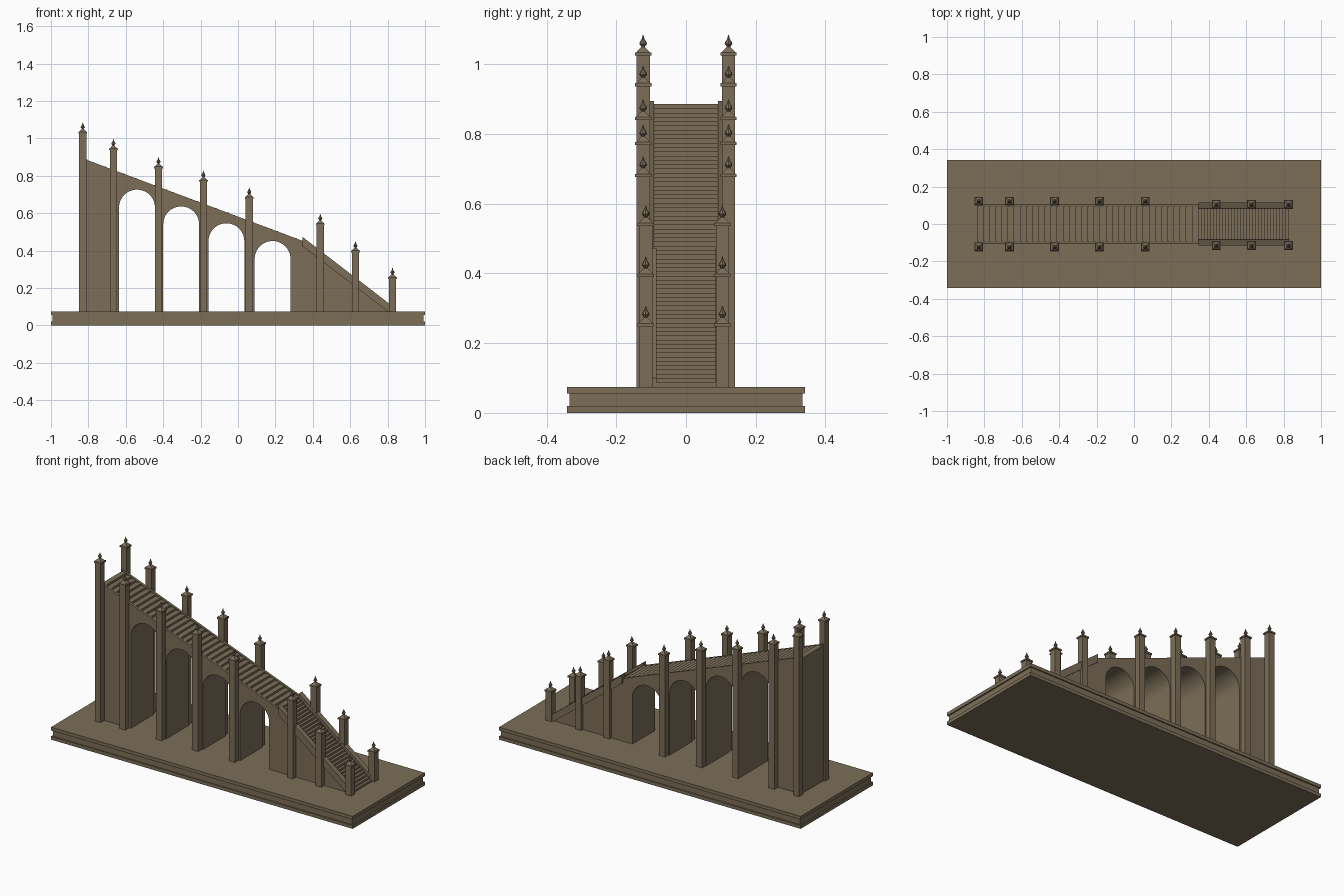
import bpy, bmesh, math

if "Cube" in bpy.data.objects:
    bpy.data.objects.remove(bpy.data.objects["Cube"])

stone = bpy.data.materials.new("weathered_stone")
stone.diffuse_color = (0.20, 0.157, 0.098, 1)
stone.use_nodes = True
stone.node_tree.nodes["Principled BSDF"].inputs["Base Color"].default_value = stone.diffuse_color


def finish(name, bm):
    bmesh.ops.recalc_face_normals(bm, faces=bm.faces)
    me = bpy.data.meshes.new(name)
    bm.to_mesh(me)
    bm.free()
    me.materials.append(stone)
    ob = bpy.data.objects.new(name, me)
    bpy.context.collection.objects.link(ob)
    return ob


def extrude_y(name, pts, y0, y1):
    """Extrude an XZ outline from y0 to y1."""
    bm = bmesh.new()
    face = bm.faces.new([bm.verts.new((x, y0, z)) for x, z in pts])
    res = bmesh.ops.extrude_face_region(bm, geom=[face])
    verts = [v for v in res["geom"] if isinstance(v, bmesh.types.BMVert)]
    bmesh.ops.translate(bm, verts=verts, vec=(0, y1 - y0, 0))
    bmesh.ops.triangulate(bm, faces=[f for f in bm.faces if len(f.verts) > 4])
    return finish(name, bm)


def box(bm, x0, x1, y0, y1, z0, z1):
    v = bmesh.ops.create_cube(bm, size=1)["verts"]
    for p in v:
        p.co = ((x0 + x1) / 2 + p.co.x * (x1 - x0), (y0 + y1) / 2 + p.co.y * (y1 - y0),
                (z0 + z1) / 2 + p.co.z * (z1 - z0))


def lathe(bm, cx, cy, z, prof, n, turn=0.0):
    """Stack of n-sided rings, given as (radius, height)."""
    rings = [[bm.verts.new((cx + r * math.cos(turn + 2 * math.pi * i / n),
                            cy + r * math.sin(turn + 2 * math.pi * i / n), z + h))
              for i in range(n)] for r, h in prof]
    for a, b in zip(rings, rings[1:]):
        for i in range(n):
            bm.faces.new((a[i], a[(i + 1) % n], b[(i + 1) % n], b[i]))
    bm.faces.new(rings[0][::-1])
    bm.faces.new(rings[-1])


# Plinth with a recessed band around its edge
GROUND = 0.075
bm = bmesh.new()
layers = [(1, .342, 0), (1, .342, .02), (.992, .335, .02), (.992, .335, .055),
          (1, .342, .055), (1, .342, GROUND)]
rings = [[bm.verts.new((sx * a, sy * b, z)) for sx, sy in ((-1, -1), (1, -1), (1, 1), (-1, 1))]
         for a, b, z in layers]
for lo, hi in zip(rings, rings[1:]):
    for i in range(4):
        bm.faces.new((lo[i], lo[(i + 1) % 4], hi[(i + 1) % 4], hi[i]))
bm.faces.new(rings[0][::-1])
bm.faces.new(rings[-1])
finish("plinth", bm)

# Bottom outline of the ramp: four round arches open to the plinth
LEFT, KINK, RIGHT = -0.838, 0.345, 0.83
arches = [(-.54, .63), (-.304, .54), (-.062, .45), (.185, .355)]
R = 0.096
bottom = [(LEFT, GROUND)]
for cx, spring in arches:
    bottom.append((cx - R, GROUND))
    for i in range(21):
        a = math.pi * (1 - i / 20)
        bottom.append((cx + R * math.cos(a), spring + R * math.sin(a)))
    bottom.append((cx + R, GROUND))
bottom.append((RIGHT, GROUND))


def upper(x):
    return 0.452 + (KINK - x) * 0.375


def lower(x):
    return 0.473 - (x - KINK) * 0.77


# Stepped core, between the side walls
def steps(x0, z0, x1, z1, n):
    out = []
    for i in range(n):
        z = z0 + (z1 - z0) * i / n
        out += [(x0 + (x1 - x0) * i / n, z), (x0 + (x1 - x0) * (i + 1) / n, z)]
    return out


stair = steps(LEFT, upper(LEFT) - .010, KINK, upper(KINK) - .010, 36)
stair += steps(KINK, upper(KINK) - .010, RIGHT, GROUND, 30)
extrude_y("stair_core", bottom + stair[::-1], -0.092, 0.092)

# Side walls and the thicker coping on the steep flight
wall_top = [(RIGHT, lower(RIGHT) - .005), (KINK, upper(KINK)), (LEFT, upper(LEFT))]
coping = [(KINK, lower(KINK)), (RIGHT, lower(RIGHT)), (RIGHT, GROUND),
          (RIGHT - .03, GROUND), (KINK, lower(KINK) - .05)]
for side, s in (("front", -1), ("back", 1)):
    extrude_y(side + "_wall", bottom + wall_top, s * 0.092, s * 0.106)
    extrude_y(side + "_coping", coping, s * 0.084, s * 0.115)

# Posts with flat caps, little pyramids and finials
posts = [(-.83, 1.025), (-.666, .937), (-.425, .84), (-.185, .768),
         (.06, .677), (.44, .536), (.628, .39), (.826, .248)]
W = 0.019
for n, (x, top) in enumerate(posts):
    ys = (-.123, .122) if x < KINK else (-.1155, .1045)
    for side, y in zip(("front", "back"), ys):
        bm = bmesh.new()
        box(bm, x - W, x + W, y - W, y + W, GROUND, top)
        box(bm, x - .0235, x + .0235, y - .0235, y + .0235, top, top + .009)
        lathe(bm, x, y, top + .009, [(.029, 0), (.007, .016)], 4, math.pi / 4)
        lathe(bm, x, y, top + .022, [(.005, 0), (.005, .004), (.011, .012), (.009, .018),
                                     (.004, .026), (.001, .037)], 8)
        finish(f"{side}_post_{n + 1}", bm)
